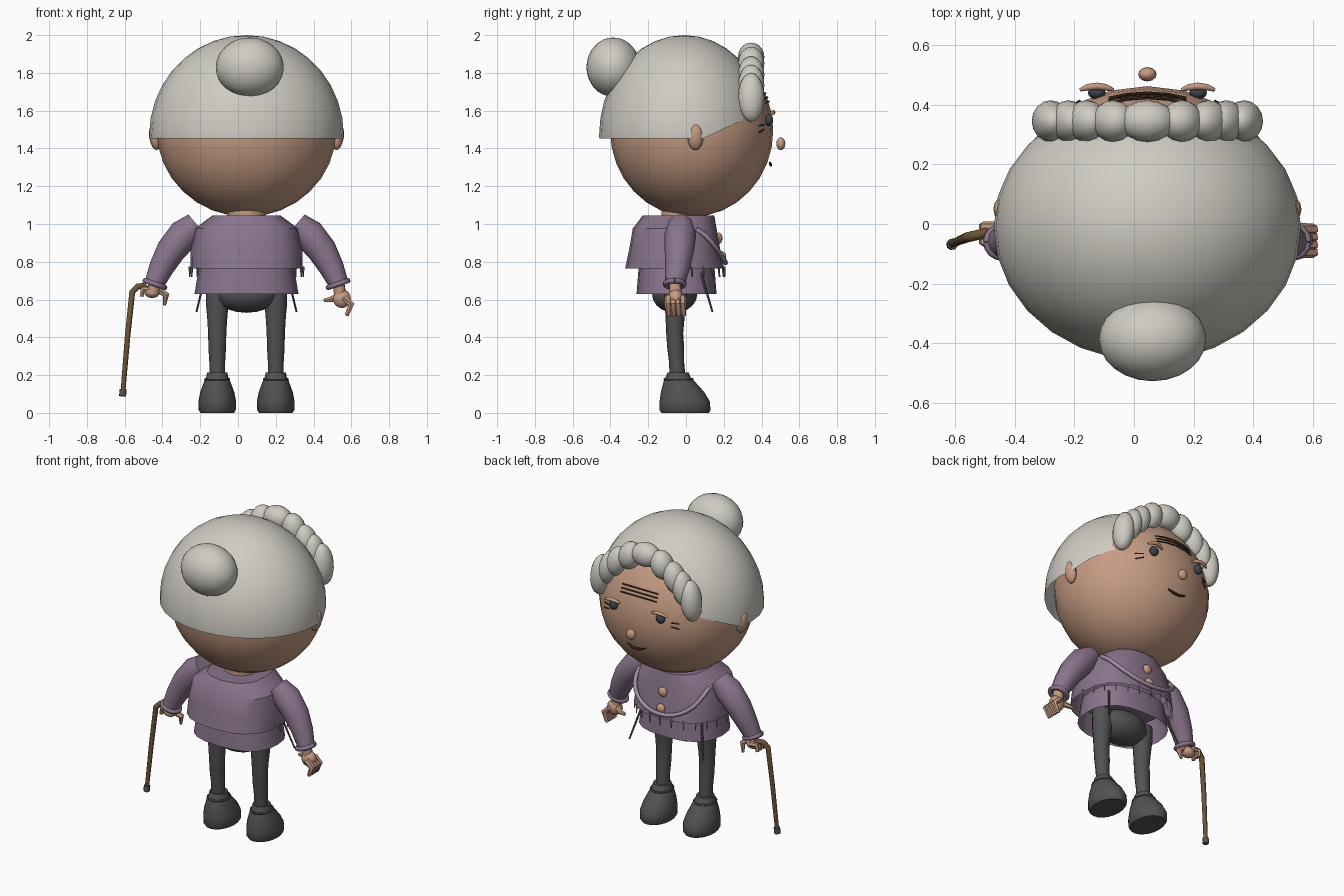
import bpy, bmesh, math
from mathutils import Vector

if "Cube" in bpy.data.objects:
    bpy.data.objects.remove(bpy.data.objects["Cube"])

CX = 0.045  # symmetry line of the body


def material(name, rgb):
    m = bpy.data.materials.new(name)
    m.diffuse_color = (*rgb, 1)
    m.use_nodes = True
    m.node_tree.nodes["Principled BSDF"].inputs["Base Color"].default_value = m.diffuse_color
    return m


HAIR = material("grey_hair", (0.62, 0.60, 0.54))
SKIN = material("skin", (0.56, 0.33, 0.225))
WOOL = material("purple_wool", (0.25, 0.175, 0.26))
CORD = material("pale_purple", (0.36, 0.27, 0.37))
DARK = material("charcoal", (0.085, 0.085, 0.085))
WOOD = material("cane_wood", (0.15, 0.085, 0.04))
LINE = material("dark_brown", (0.06, 0.03, 0.02))
EYE = material("eye_grey", (0.05, 0.06, 0.075))


def smooth(ob, angle=40):
    bpy.ops.object.select_all(action='DESELECT')
    ob.select_set(True)
    bpy.context.view_layer.objects.active = ob
    bpy.ops.object.shade_smooth_by_angle(angle=math.radians(angle))
    return ob


def make(name, bm, mat, angle=40):
    bmesh.ops.recalc_face_normals(bm, faces=bm.faces)
    me = bpy.data.meshes.new(name)
    bm.to_mesh(me)
    bm.free()
    me.materials.append(mat)
    ob = bpy.data.objects.new(name, me)
    bpy.context.collection.objects.link(ob)
    return smooth(ob, angle)


def ball(name, c, r, mat, seg=16, rings=10, cuts=(), tilt=0):
    """Ellipsoid; cuts are (point, normal) planes whose normal side is removed."""
    bm = bmesh.new()
    bmesh.ops.create_uvsphere(bm, u_segments=seg, v_segments=rings, radius=1)
    ca, sa = math.cos(tilt), math.sin(tilt)
    for v in bm.verts:
        x, y, z = (v.co[i] * r[i] for i in range(3))
        v.co = Vector((x * ca + z * sa, y, z * ca - x * sa)) + Vector(c)
    for p, n in cuts:
        bmesh.ops.bisect_plane(bm, geom=bm.verts[:] + bm.edges[:] + bm.faces[:],
                               plane_co=p, plane_no=n, clear_outer=True)
    return make(name, bm, mat)


def loft(name, x, rings, mat, seg=20, power=1.0, bottom=True, angle=40):
    """Stack of horizontal rings (z, centre y, x radius, y radius)."""
    bm = bmesh.new()
    loops = []
    for z, cy, rx, ry in rings:
        loop = []
        for i in range(seg):
            a = 2 * math.pi * i / seg
            c, s = math.cos(a), math.sin(a)
            loop.append(bm.verts.new((x + rx * math.copysign(abs(c) ** power, c),
                                      cy + ry * math.copysign(abs(s) ** power, s), z)))
        loops.append(loop)
    for a, b in zip(loops, loops[1:]):
        for i in range(seg):
            j = (i + 1) % seg
            bm.faces.new((a[i], a[j], b[j], b[i]))
    if bottom:
        bm.faces.new(loops[0])
    bm.faces.new(loops[-1])
    return make(name, bm, mat, angle)


def tube(name, pts, radii, mat, res=3):
    """Round tube through points with a radius at each."""
    cu = bpy.data.curves.new(name, 'CURVE')
    cu.dimensions = '3D'
    cu.bevel_depth = 1
    cu.bevel_resolution = res
    cu.use_fill_caps = True
    sp = cu.splines.new('POLY')
    sp.points.add(len(pts) - 1)
    for i, (q, p) in enumerate(zip(sp.points, pts)):
        q.co = (*p, 1)
        q.radius = radii[i] if isinstance(radii, (list, tuple)) else radii
    ob = bpy.data.objects.new(name, cu)
    bpy.context.collection.objects.link(ob)
    bpy.ops.object.select_all(action='DESELECT')
    ob.select_set(True)
    bpy.context.view_layer.objects.active = ob
    bpy.ops.object.convert(target='MESH')
    ob = bpy.context.view_layer.objects.active
    ob.data.materials.clear()
    ob.data.materials.append(mat)
    return smooth(ob, 50)


def face_y(x, z):
    """Depth of the face surface."""
    k = 1 - ((x - CX) / 0.475) ** 2 - ((z - 1.495) / 0.457) ** 2
    return 0.03 + 0.432 * math.sqrt(max(k, 0))


# Head, hair cap and bun
ball("head", (CX, 0.03, 1.495), (0.475, 0.432, 0.457), SKIN, 24, 16)
ball("hair_cap", (CX, -0.01, 1.47), (0.515, 0.45, 0.53), HAIR, 28, 18, cuts=[
    ((0, 0, 1.452), (0, 0, -1)),
    ((0, 0.09, 1.452), (0, 0.42, -0.9)),
    ((0, 0.34, 1.57), (0, 0.97, -0.22))])
ball("hair_bun", (0.062, -0.385, 1.83), (0.18, 0.142, 0.157), HAIR, 24, 16)
loft("neck", CX, [(0.98, -0.03, 0.1, 0.1), (1.09, -0.03, 0.1, 0.1)], SKIN)

# Rolled curls along the forehead
for dx, z, rx, rz, tilt in [(0, 1.885, 0.095, 0.075, 0), (0.115, 1.85, 0.07, 0.09, 0.3),
                            (0.205, 1.79, 0.065, 0.10, 0.3), (0.265, 1.735, 0.06, 0.11, 0.2),
                            (0.325, 1.67, 0.062, 0.13, 0.1)]:
    for s in ((1, -1) if dx else (1,)):
        ball("curl", (CX + s * dx, 0.345, z), (rx, 0.07, rz), HAIR, tilt=-s * tilt)

# Ears, eyes, lids and wrinkles beside the eyes
for s in (1, -1):
    ball("ear", (CX + s * 0.485, 0.05, 1.46), (0.03, 0.042, 0.07), SKIN, 12, 8, tilt=s * 0.15)
    ex = CX + s * 0.17
    ball("eye", (ex, 0.44, 1.55), (0.03, 0.022, 0.032), EYE, 12, 8)
    tube("eyelid", [(ex + d, 0.462 - 4 * d * d, 1.592 - 5 * d * d)
                    for d in (-0.055, -0.03, 0, 0.03, 0.055)],
         [0.006, 0.011, 0.012, 0.011, 0.006], SKIN, 2)
    for k in (0, 1):
        tube("eye_wrinkle", [(CX + s * x, face_y(CX + s * x, z) + 0.003, z)
                             for x, z in ((0.225, 1.525 - k * 0.025), (0.27, 1.52 - k * 0.035))],
             0.004, LINE, 1)

# Nose, mouth and forehead lines
ball("nose", (CX, 0.502, 1.425), (0.031, 0.024, 0.034), SKIN, 12, 8)
tube("mouth", [(CX + x, 0.449 - x * x, 1.312 + 4 * x * x) for x in (-0.065, -0.03, 0, 0.03, 0.065)],
     [0.004, 0.008, 0.008, 0.008, 0.004], LINE, 1)
for k in range(3):
    z0 = 1.65 + 0.022 * k
    tube("forehead_line", [(CX + x, face_y(CX + x, z0) + 0.004, z0 - 0.6 * x * x)
                           for x in (-0.13, -0.07, 0, 0.07, 0.13)], 0.004, LINE, 1)

# Shawl body and lower tunic
loft("shawl", CX, [(0.765, -0.06, 0.298, 0.262), (0.87, -0.06, 0.295, 0.24),
                   (0.975, -0.06, 0.275, 0.222), (1.045, -0.04, 0.18, 0.19)],
     WOOL, 20, 0.8, bottom=False, angle=35)
loft("tunic", CX, [(0.63, -0.05, 0.275, 0.212), (0.78, -0.05, 0.25, 0.2)],
     WOOL, 20, 0.8, bottom=False, angle=35)
for i in range(13):
    a = math.pi * i / 12
    x, y = CX + 0.3 * math.cos(a), -0.06 + 0.262 * math.sin(a) ** 0.8
    tube("fringe", [(x, y, 0.775), (x, y + 0.004, 0.72)], [0.007, 0.004], WOOL, 0)

# Draped cord, buttons and hanging ties
tube("draped_cord", [(CX + 0.25 * math.sin(t), 0.03 + 0.18 * math.cos(t) ** 0.6, 0.98 - 0.185 * math.cos(t))
                     for t in [math.radians(d) for d in range(-88, 89, 11)]], 0.013, CORD, 2)
for z, y in ((0.925, 0.175), (0.825, 0.195)):
    ball("button", (CX, y, z), (0.03, 0.018, 0.03), SKIN, 12, 8)
for s in (1, -1):
    tube("hanging_tie", [(CX + s * 0.215, 0.08, 0.74), (CX + s * 0.265, 0.14, 0.535)],
         [0.007, 0.005], DARK, 1)

# Hips, legs and boots
ball("hips", (CX, -0.06, 0.63), (0.17, 0.12, 0.1), DARK)
for s in (1, -1):
    x = CX + s * 0.155
    loft("leg", x, [(0.19, -0.045, 0.042, 0.042), (0.27, -0.05, 0.042, 0.04),
                    (0.35, -0.055, 0.047, 0.045), (0.42, -0.06, 0.048, 0.045),
                    (0.5, -0.058, 0.053, 0.05), (0.58, -0.055, 0.06, 0.058),
                    (0.68, -0.055, 0.06, 0.06)], DARK, 16)
    loft("boot", x, [(0, -0.005, 0.088, 0.125), (0.015, -0.005, 0.098, 0.135),
                     (0.06, -0.007, 0.1, 0.133), (0.11, -0.018, 0.09, 0.115),
                     (0.165, -0.036, 0.07, 0.083), (0.19, -0.042, 0.058, 0.065),
                     (0.215, -0.042, 0.053, 0.056)], DARK, 20)
    tube("boot_strap", [(x + 0.062 * math.cos(a), -0.04 + 0.073 * math.sin(a), 0.178)
                        for a in [math.pi * i / 8 for i in range(17)]], 0.007, DARK, 1)

# Sleeves, cuffs and wrists
for s in (1, -1):
    tube("sleeve", [(CX + s * x, y, z) for x, y, z in
                    ((0.265, -0.03, 1.0), (0.33, -0.03, 0.945), (0.4, -0.035, 0.86),
                     (0.45, -0.045, 0.77), (0.49, -0.06, 0.68))],
         [0.066, 0.084, 0.078, 0.066, 0.052], WOOL, 4)
    tube("cuff", [(CX + s * (0.485 + 0.052 * math.cos(a)), -0.06 + 0.05 * math.sin(a),
                   0.682 + 0.018 * math.cos(a)) for a in [math.pi * i / 8 for i in range(17)]],
         0.014, WOOL, 2)
    tube("wrist", [(CX + s * 0.485, -0.06, 0.7), (CX + s * 0.495, -0.055, 0.63)], 0.032, SKIN)

# Open right hand
ball("right_palm", (0.55, -0.055, 0.605), (0.05, 0.04, 0.05), SKIN, 10, 8)
for i in range(4):
    y = -0.095 + 0.026 * i
    tube("right_finger", [(0.56, y, 0.61), (0.6, y, 0.575), (0.575, y + 0.005, 0.515)],
         [0.02, 0.019, 0.012], SKIN, 1)
tube("right_thumb", [(0.54, -0.05, 0.62), (0.49, -0.025, 0.6), (0.455, -0.02, 0.595)],
     [0.02, 0.016, 0.01], SKIN, 1)

# Gripping left hand
ball("left_palm", (-0.455, -0.045, 0.64), (0.045, 0.04, 0.032), SKIN, 10, 8)
for i in range(3):
    y = -0.06 + 0.026 * i
    tube("left_finger", [(-0.46, y, 0.65), (-0.505, y, 0.655), (-0.51, y, 0.615)],
         [0.017, 0.016, 0.012], SKIN, 1)
tube("left_thumb", [(-0.42, -0.05, 0.65), (-0.38, -0.04, 0.625), (-0.39, -0.03, 0.57)],
     [0.02, 0.018, 0.008], SKIN, 1)

# Walking cane with dark foot
tube("cane", [(-0.46, -0.025, 0.64), (-0.5, -0.03, 0.672), (-0.53, -0.038, 0.67),
              (-0.56, -0.045, 0.64), (-0.585, -0.055, 0.4), (-0.61, -0.068, 0.1)],
     [0.014, 0.016, 0.017, 0.017, 0.015, 0.013], WOOD, 2)
tube("cane_foot", [(-0.608, -0.067, 0.125), (-0.611, -0.069, 0.088)], 0.019, DARK, 2)
